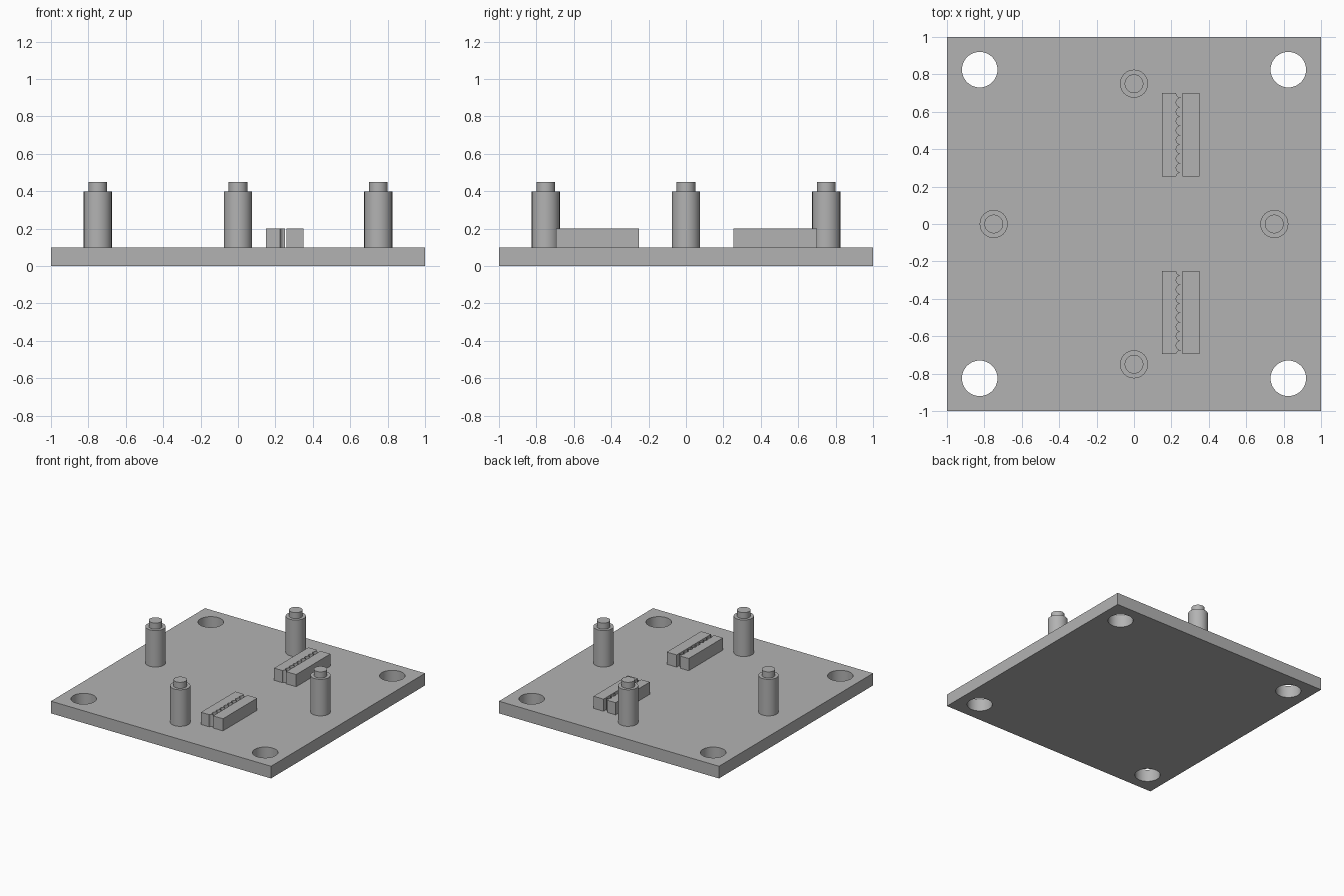
import bpy
import bmesh
import math

old = bpy.data.objects.get("Cube")
if old:
    bpy.data.objects.remove(old, do_unlink=True)

grey = bpy.data.materials.new("plain grey")
grey.use_nodes = True
colour = (0.45, 0.45, 0.45, 1)
grey.diffuse_color = colour
grey.node_tree.nodes["Principled BSDF"].inputs["Base Color"].default_value = colour


def add_object(name, bm):
    mesh = bpy.data.meshes.new(name)
    bmesh.ops.recalc_face_normals(bm, faces=bm.faces)
    bm.to_mesh(mesh)
    bm.free()
    mesh.materials.append(grey)
    obj = bpy.data.objects.new(name, mesh)
    bpy.context.collection.objects.link(obj)
    return obj


def smooth(obj):
    bpy.ops.object.select_all(action="DESELECT")
    obj.select_set(True)
    bpy.context.view_layer.objects.active = obj
    bpy.ops.object.shade_smooth_by_angle(angle=math.radians(35))


def prism(name, outline, z0, z1):
    """Extrude a flat outline from z0 up to z1."""
    bm = bmesh.new()
    base = bm.faces.new([bm.verts.new((x, y, z0)) for x, y in outline])
    top = bmesh.ops.extrude_face_region(bm, geom=[base], use_keep_orig=True)["geom"]
    moved = [v for v in top if isinstance(v, bmesh.types.BMVert)]
    bmesh.ops.translate(bm, verts=moved, vec=(0, 0, z1 - z0))
    return add_object(name, bm)


def box(name, x0, x1, y0, y1, z0, z1):
    return prism(name, [(x0, y0), (x1, y0), (x1, y1), (x0, y1)], z0, z1)


def circle(x, y, radius, count=48):
    steps = [2 * math.pi * i / count for i in range(count)]
    return [(x + radius * math.cos(a), y + radius * math.sin(a)) for a in steps]


# Base plate with four through holes
plate = box("base_plate", -1, 1, -1, 1, 0, 0.1)
for sx in (-1, 1):
    for sy in (-1, 1):
        cutter = prism("hole_cutter", circle(sx * 0.825, sy * 0.825, 0.095), -0.1, 0.2)
        cutter.hide_render = True
        cutter.hide_set(True)
        cut = plate.modifiers.new("corner hole", "BOOLEAN")
        cut.object = cutter
        cut.solver = "EXACT"
# Bake the holes and drop the cutters
bpy.context.view_layer.update()
graph = bpy.context.evaluated_depsgraph_get()
drilled = bpy.data.meshes.new_from_object(plate.evaluated_get(graph))
plate.modifiers.clear()
plate.data = drilled
for obj in [o for o in bpy.data.objects if o.name.startswith("hole_cutter")]:
    bpy.data.objects.remove(obj, do_unlink=True)
smooth(plate)


# Stepped posts: wide shaft with a narrow pin on top
def post(name, x, y):
    bm = bmesh.new()
    rings = []
    for radius, z in ((0.075, 0.1), (0.075, 0.4), (0.05, 0.4), (0.05, 0.45)):
        rings.append([bm.verts.new((px, py, z)) for px, py in circle(x, y, radius)])
    for low, high in zip(rings, rings[1:]):
        for i in range(len(low)):
            j = (i + 1) % len(low)
            bm.faces.new((low[i], low[j], high[j], high[i]))
    bm.faces.new(rings[0])
    bm.faces.new(rings[-1])
    smooth(add_object(name, bm))


post("left_post", 0.75, 0)
post("right_post", -0.75, 0)
post("front_post", 0, -0.75)
post("back_post", 0, 0.75)


# Belt clamps: a scalloped jaw facing a plain jaw
def clamp(name, y0):
    y1 = y0 + 0.445
    pitch, radius = 0.05, 0.025
    edge = []
    for k in range(10):
        centre = y0 - 0.005 + k * pitch
        for i in range(9):
            a = math.pi * i / 8
            y = centre - radius * math.cos(a)
            if y0 + 0.001 < y < y1 - 0.001 and not (k and i == 0):
                edge.append((0.25 - radius * math.sin(a), y))
    outline = [(0.15, y0), (0.225, y0)] + edge + [(0.225, y1), (0.15, y1)]
    prism(name + "_toothed_jaw", outline, 0.1, 0.2)
    box(name + "_plain_jaw", 0.26, 0.35, y0, y1, 0.1, 0.2)


clamp("front_clamp", -0.695)
clamp("back_clamp", 0.255)
